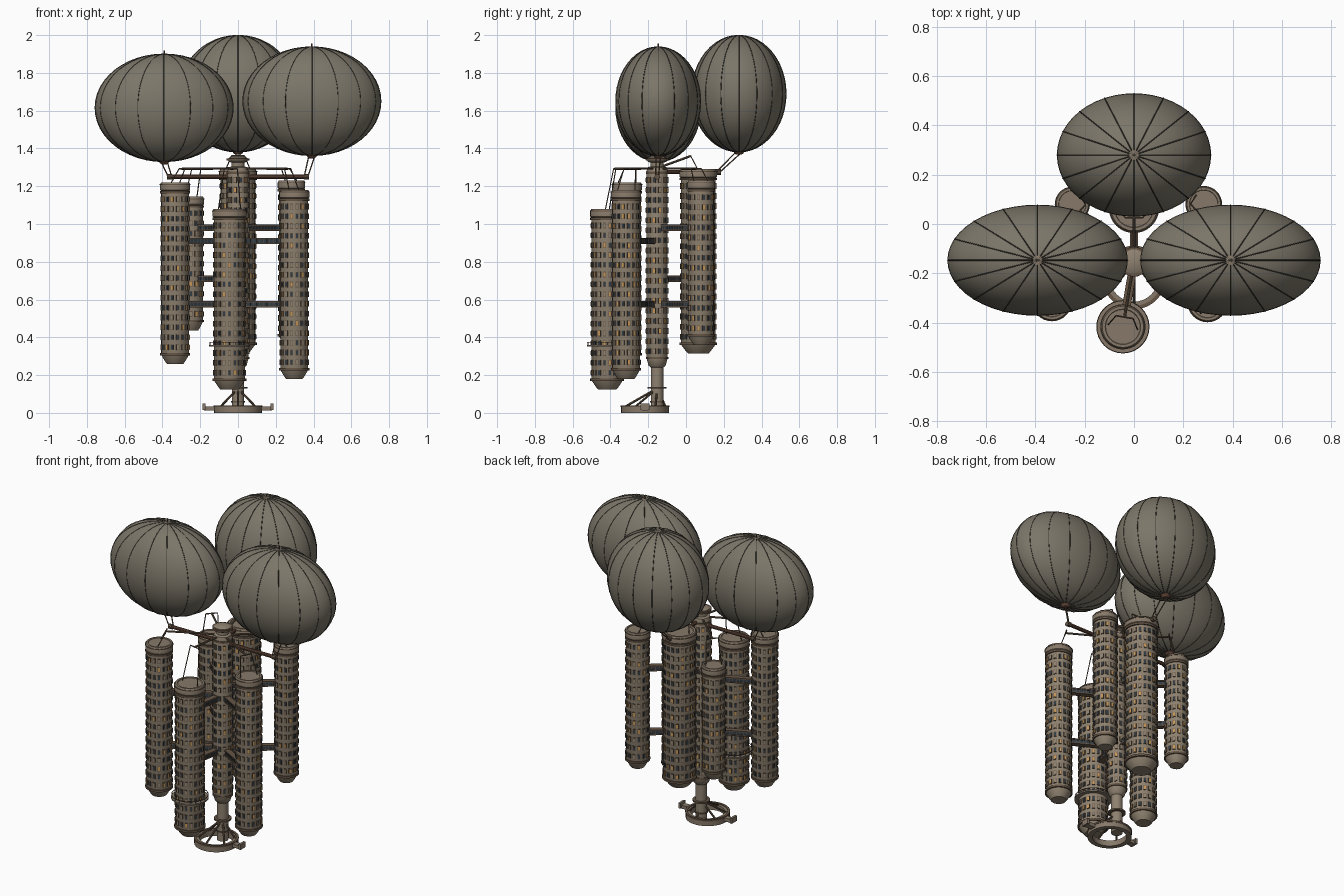
import bpy, bmesh, math, random
from mathutils import Vector, Matrix

if "Cube" in bpy.data.objects:
    bpy.data.objects.remove(bpy.data.objects["Cube"])

random.seed(4)

def mat(name, c):
    m = bpy.data.materials.new(name)
    m.diffuse_color = (*c, 1)
    m.use_nodes = True
    m.node_tree.nodes["Principled BSDF"].inputs["Base Color"].default_value = m.diffuse_color
    return m

STONE = mat("stone", (0.27, 0.22, 0.16))
TRIM = mat("trim", (0.13, 0.09, 0.06))
LID = mat("lid", (0.24, 0.19, 0.14))
CLOTH = mat("cloth", (0.20, 0.18, 0.14))
SEAM = mat("seam", (0.05, 0.045, 0.035))
DARK = mat("dark_glass", (0.03, 0.045, 0.06))
LIT = mat("lit_glass", (0.55, 0.30, 0.09))
BEAM = mat("beam", (0.14, 0.07, 0.045))
MATS = [STONE, TRIM, DARK, LIT]

def finish(name, bm, mats, smooth=True):
    me = bpy.data.meshes.new(name)
    bmesh.ops.recalc_face_normals(bm, faces=bm.faces)
    bm.to_mesh(me)
    bm.free()
    for m in mats:
        me.materials.append(m)
    ob = bpy.data.objects.new(name, me)
    bpy.context.collection.objects.link(ob)
    if smooth:
        bpy.ops.object.select_all(action='DESELECT')
        ob.select_set(True)
        bpy.context.view_layer.objects.active = ob
        bpy.ops.object.shade_smooth_by_angle(angle=math.radians(35))
    return ob

def lathe(name, prof, x, y, m, n=28, closed=False):
    """Revolve (radius, z) points about a vertical axis."""
    bm = bmesh.new()
    rings = [[bm.verts.new((x + r * math.cos(2 * math.pi * i / n), y + r * math.sin(2 * math.pi * i / n), z))
              for i in range(n)] for r, z in prof]
    pairs = list(zip(rings, rings[1:])) + ([(rings[-1], rings[0])] if closed else [])
    for a, b in pairs:
        for i in range(n):
            j = (i + 1) % n
            bm.faces.new((a[i], a[j], b[j], b[i]))
    if not closed:
        bm.faces.new(rings[0])
        bm.faces.new(rings[-1])
    return finish(name, bm, [m])

def hoop(name, x, y, z0, z1, r0, r1, m):
    return lathe(name, [(r0, z0), (r1, z0), (r1, z1), (r0, z1)], x, y, m, 32, True)

def add_box(bm, mtx, size, idx=0):
    ret = bmesh.ops.create_cube(bm, size=1, matrix=mtx @ Matrix.Diagonal((*size, 1)))
    for f in {f for v in ret['verts'] for f in v.link_faces}:
        f.material_index = idx

def rod(name, p, q, r, m, n=8):
    p, q = Vector(p), Vector(q)
    d = q - p
    bm = bmesh.new()
    bmesh.ops.create_cone(bm, cap_ends=True, segments=n, radius1=r, radius2=r, depth=d.length,
                          matrix=Matrix.Translation((p + q) / 2) @ d.to_track_quat('Z', 'Y').to_matrix().to_4x4())
    return finish(name, bm, [m], n > 4)

def windows(name, x, y, r, z0, z1):
    bm = bmesh.new()
    cols = round(2 * math.pi * r / 0.029)
    rows = round((z1 - z0) / 0.053)
    for k in range(rows):
        z = z0 + (k + 0.5) * (z1 - z0) / rows
        for c in range(cols):
            m = (Matrix.Translation((x, y, z)) @ Matrix.Rotation(2 * math.pi * (c + 0.5) / cols, 4, 'Z')
                 @ Matrix.Translation((r, 0, 0)))
            add_box(bm, m, (0.007, 0.017, 0.030), 1)
            add_box(bm, m, (0.010, 0.011, 0.023), random.choice((0, 0, 2, 2, 3)))
    finish(name, bm, MATS, False)

def tower(name, x, y, R, zb, zt):
    r = R * 0.92
    lathe(name + "_body", [(R * .55, zb), (R * .66, zb + .012), (r * .98, zb + .045), (r, zb + .05), (r, zt - .04)], x, y, STONE)
    hoop(name + "_bottom_band", x, y, zb + .045, zb + .058, r * .9, R, TRIM)
    hoop(name + "_top_band", x, y, zt - .058, zt - .046, r * .9, R, TRIM)
    lathe(name + "_lid", [(r, zt - .046), (R, zt - .04), (R, zt - .012), (R * .93, zt), (R * .8, zt), (R * .78, zt - .004)], x, y, LID)
    hoop(name + "_lid_edge", x, y, zt - .014, zt - .009, r, R * 1.02, TRIM)
    windows(name + "_windows", x, y, r, zb + .062, zt - .062)

CY = -0.153  # axis of the central column
towers = {
    "left_tower": (-.333, -.313, .08, .26, 1.22, (.91, .575)),
    "right_tower": (.298, -.317, .08, .18, 1.18, (.91, .575)),
    "front_tower": (-.045, -.417, .09, .125, 1.08, (.91, .575)),
    "back_left_tower": (-.25, .08, .07, .435, 1.145, (.98, .71)),
    "back_right_tower": (.283, .08, .073, .36, 1.23, (.98, .575)),
    "back_tower": (0, .065, .10, .315, 1.29, (.98, .575)),
}

def bridge(name, x, y, z):
    """Glazed walkway from the central tower to (x, y)."""
    d = Vector((x, y - CY, 0))
    L = d.length
    m = Matrix.Translation((0, CY, z)) @ Matrix.Rotation(math.atan2(d.y, d.x), 4, 'Z')
    bm = bmesh.new()
    add_box(bm, m @ Matrix.Translation((L / 2, 0, 0)), (L, .026, .022), 2)
    for h in (-.013, .013):
        add_box(bm, m @ Matrix.Translation((L / 2, 0, h)), (L, .034, .007), 1)
    n = int(L / .02)
    for i in range(1, n):
        add_box(bm, m @ Matrix.Translation((L * i / n, 0, 0)), (.003, .031, .024), 1)
    finish(name, bm, MATS, False)

# Hanging towers with bridges, arms and cables
for name, (x, y, R, zb, zt, levels) in towers.items():
    tower(name, x, y, R, zb, zt)
    for i, z in enumerate(levels):
        bridge(f"{name}_bridge_{i}", x, y, z)
    d = Vector((x, y - CY, 0))
    u = d.normalized()
    s = Vector((-u.y, u.x, 0))
    za = 1.36 if name == "back_tower" else 1.292
    e = Vector((x, y, za)) - u * .04
    rod(name + "_arm", (0, CY, 1.295), e, .006, TRIM)
    rod(name + "_arm_bar", e - s * .035, e + s * .035, .004, TRIM, 6)
    for k in (-1, 1):
        rod(f"{name}_cable_{k}", e + s * .035 * k, Vector((x, y, zt - .006)) + s * .06 * k * R / .09, .003, TRIM, 6)

# Railed balcony around the front tower
fx, fy = towers["front_tower"][:2]
hoop("balcony_floor", fx, fy, .352, .360, .075, .108, LID)
hoop("balcony_rail", fx, fy, .372, .375, .104, .107, TRIM)
for i in range(20):
    a = 2 * math.pi * i / 20
    px, py = fx + .1055 * math.cos(a), fy + .1055 * math.sin(a)
    rod(f"balcony_post_{i}", (px, py, .358), (px, py, .373), .0015, TRIM, 4)

# Central tower, hub and mooring column
lathe("central_tower", [(.033, 0), (.033, .24), (.045, .25), (.056, .29), (.056, 1.28), (.05, 1.30),
                        (.035, 1.305), (.035, 1.325), (.05, 1.33), (.05, 1.35), (.03, 1.36)], 0, CY, STONE)
for z in (.285, 1.265, 1.335):
    hoop("central_band", 0, CY, z, z + .012, .045, .060, TRIM)
windows("central_windows", 0, CY, .056, .30, 1.26)
hoop("column_flange", 0, CY, .128, .138, .03, .05, TRIM)
hoop("column_collar", 0, CY, .055, .063, .03, .038, TRIM)

# Mooring ring with struts and side lugs
RY = -.217
hoop("base_ring", 0, RY, 0, .036, .098, .127, LID)
hoop("base_ring_edge", 0, RY, .03, .04, .115, .129, TRIM)
for i in range(6):
    a = math.pi * (i / 3 + 1 / 6)
    rod(f"base_strut_{i}", (0, CY, .13), (.11 * math.cos(a), RY + .11 * math.sin(a), .03), .006, TRIM)
for k in (-1, 1):
    bm = bmesh.new()
    add_box(bm, Matrix.Translation((.15 * k, RY, .024)), (.06, .034, .022))
    add_box(bm, Matrix.Translation((.18 * k, RY, .032)), (.014, .05, .034))
    finish("base_lug", bm, [LID], False)

# Balloons: gored envelopes, seams, caps, carrying beams
def balloon(name, c, h, end, finial):
    c = Vector(c)
    bm = bmesh.new()
    bmesh.ops.create_uvsphere(bm, u_segments=48, v_segments=24, radius=1,
                              matrix=Matrix.Translation(c) @ Matrix.Diagonal((*h, 1)))
    finish(name + "_envelope", bm, [CLOTH])
    cu = bpy.data.curves.new(name + "_seams", 'CURVE')
    cu.dimensions = '3D'
    cu.bevel_depth = .0022
    cu.bevel_resolution = 0
    cu.materials.append(SEAM)
    for i in range(16):
        a = math.pi * i / 8
        sp = cu.splines.new('POLY')
        sp.points.add(24)
        for j, p in enumerate(sp.points):
            t = math.pi * j / 24
            p.co = (c.x + h[0] * math.sin(t) * math.cos(a), c.y + h[1] * math.sin(t) * math.sin(a),
                    c.z + h[2] * math.cos(t), 1)
    bpy.context.collection.objects.link(bpy.data.objects.new(name + "_seams", cu))
    b = c.z - h[2]
    lathe(name + "_bottom_cap", [(.014, b - .014), (.022, b - .008), (.034, b + .008), (.02, b + .012)], c.x, c.y, BEAM, 16)
    top = c.z + h[2]
    lathe(name + "_top_cap", [(.02, top - .006), (.02, top), (.012, top + .001)], c.x, c.y, LID, 16)
    if finial:
        rod(name + "_finial", (c.x, c.y, top - .01), (c.x, c.y, top + .018), .004, BEAM)
    end = Vector(end)
    rod(name + "_beam", (0, CY, end.z), end, .011, BEAM, 10)
    d = (end - Vector((0, CY, end.z))).normalized()
    rod(name + "_beam_tip", end - d * .02, end + d * .005, .015, TRIM, 10)
    s = Vector((-d.y, d.x, 0))
    for k in (-1, 1):
        o = (s * .012 + d * .016) * k
        rod(f"{name}_tie_{k}", end + o * .6 - d * .01, Vector((c.x, c.y, b)) + o, .0035, TRIM, 6)

balloon("left_balloon", (-.391, -.147, 1.615), (.366, .225, .285), (-.37, CY, 1.25), True)
balloon("right_balloon", (.391, -.147, 1.65), (.366, .225, .288), (.37, CY, 1.25), True)
balloon("back_balloon", (0, .28, 1.69), (.313, .25, .309), (0, .18, 1.275), False)
